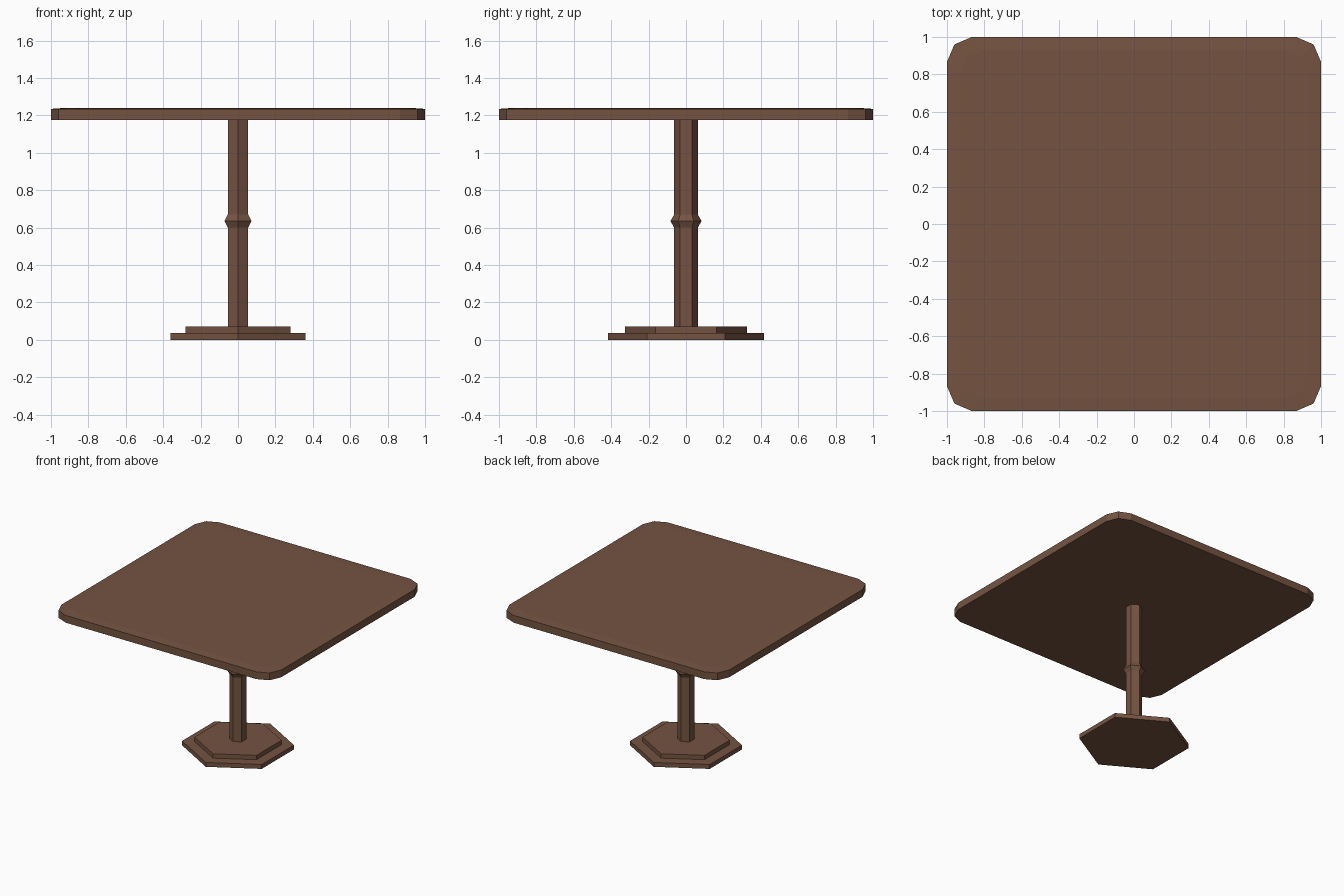
import bpy, bmesh, math

if "Cube" in bpy.data.objects:
    bpy.data.objects.remove(bpy.data.objects["Cube"])

wood = bpy.data.materials.new("brown wood")
wood.diffuse_color = (0.178, 0.088, 0.053, 1)
wood.use_nodes = True
wood.node_tree.nodes["Principled BSDF"].inputs["Base Color"].default_value = wood.diffuse_color


def loft(name, rings):
    """Join stacked rings of points with quads and cap both ends."""
    bm = bmesh.new()
    loops = [[bm.verts.new(p) for p in ring] for ring in rings]
    n = len(loops[0])
    for a, b in zip(loops, loops[1:]):
        for i in range(n):
            j = (i + 1) % n
            bm.faces.new((a[i], a[j], b[j], b[i]))
    bm.faces.new(loops[0][::-1])
    bm.faces.new(loops[-1])
    bmesh.ops.recalc_face_normals(bm, faces=bm.faces[:])
    mesh = bpy.data.meshes.new(name)
    bm.to_mesh(mesh)
    bm.free()
    mesh.materials.append(wood)
    obj = bpy.data.objects.new(name, mesh)
    bpy.context.collection.objects.link(obj)
    return obj


def hexagon(r, z):
    # corners point along +y and -y
    return [(r * math.cos(math.radians(30 + 60 * k)),
             r * math.sin(math.radians(30 + 60 * k)), z) for k in range(6)]


def rounded_square(s, z):
    # one corner of three points, turned four times
    pts = []
    for k in range(4):
        c, d = ((1, 0), (0, 1), (-1, 0), (0, -1))[k]
        for x, y in ((1, 0.867), (0.96, 0.96), (0.867, 1)):
            pts.append((s * (x * c - y * d), s * (x * d + y * c), z))
    return pts


# Stepped hexagonal foot
loft("lower_base", [hexagon(0.418, 0), hexagon(0.418, 0.036)])
loft("upper_base", [hexagon(0.325, 0.036), hexagon(0.325, 0.072)])

# Column with a collar halfway up
loft("column", [hexagon(r, z) for r, z in
                ((0.063, 0.072), (0.063, 0.6), (0.083, 0.635), (0.063, 0.67), (0.063, 1.175))])

# Table top, very slightly raised inside its rim
loft("table_top", [rounded_square(1, 1.175), rounded_square(1, 1.235),
                   rounded_square(0.93, 1.24)])
